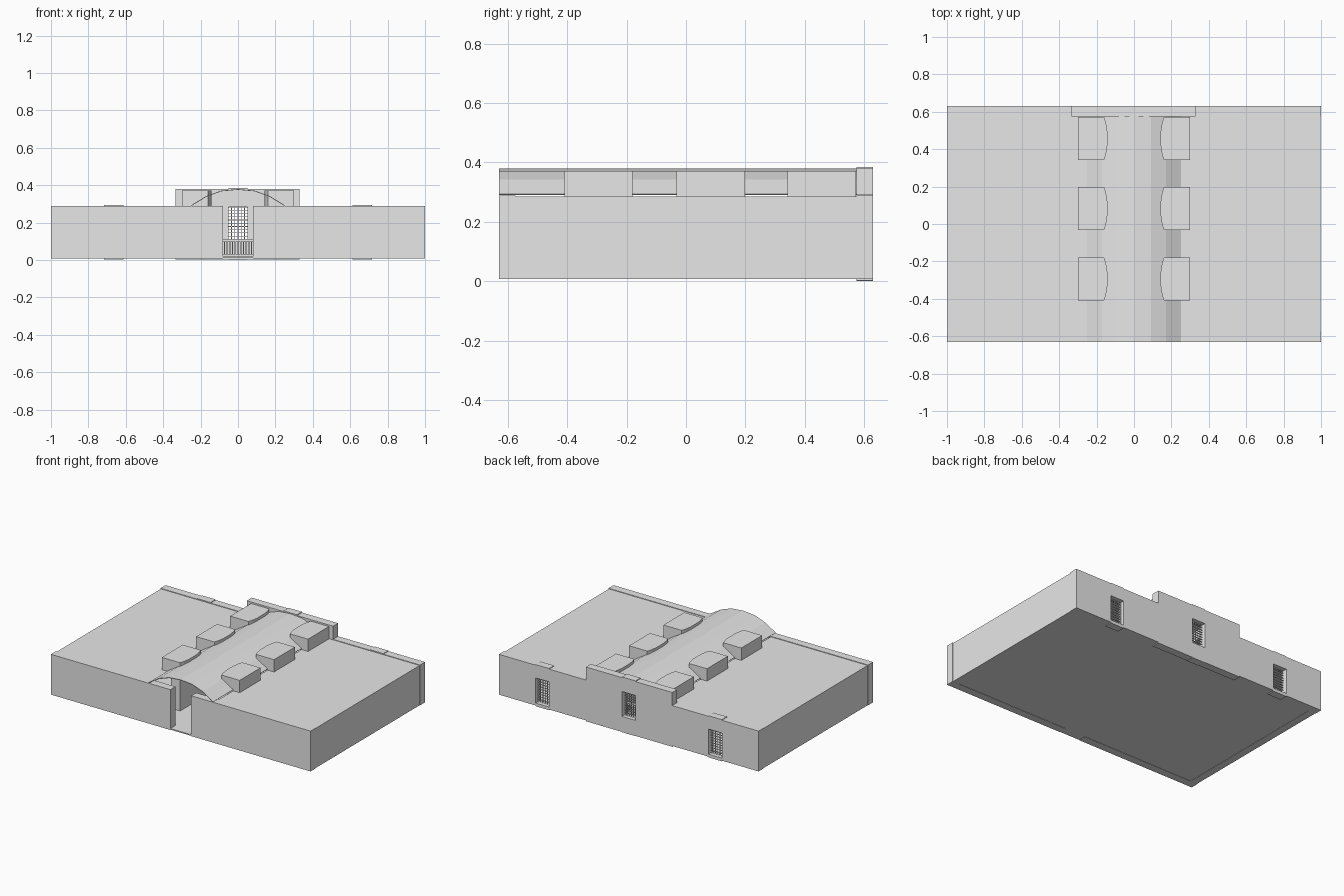
import bpy

cube = bpy.data.objects.get("Cube")
if cube:
    bpy.data.objects.remove(cube, do_unlink=True)

grey = bpy.data.materials.new("plain_grey")
grey.use_nodes = True
colour = (0.8, 0.8, 0.8, 1)
grey.diffuse_color = colour
grey.node_tree.nodes["Principled BSDF"].inputs["Base Color"].default_value = colour


def make(name, verts, faces):
    mesh = bpy.data.meshes.new(name)
    mesh.from_pydata(verts, [], faces)
    mesh.materials.append(grey)
    obj = bpy.data.objects.new(name, mesh)
    bpy.context.collection.objects.link(obj)
    return obj


def boxes(name, spans):
    """One object made of boxes, each given as (x0, x1, y0, y1, z0, z1)."""
    verts, faces = [], []
    for x0, x1, y0, y1, z0, z1 in spans:
        n = len(verts)
        verts += [(x, y, z) for z in (z0, z1)
                  for x, y in ((x0, y0), (x1, y0), (x1, y1), (x0, y1))]
        faces += [[n + 3, n + 2, n + 1, n], [n + 4, n + 5, n + 6, n + 7]]
        faces += [[n + i, n + (i + 1) % 4, n + 4 + (i + 1) % 4, n + 4 + i]
                  for i in range(4)]
    return make(name, verts, faces)


def prism(name, outline, z0, z1):
    """Extrude a counter-clockwise plan outline upward."""
    n = len(outline)
    verts = [(x, y, z) for z in (z0, z1) for x, y in outline]
    faces = [list(range(n))[::-1], list(range(n, 2 * n))]
    faces += [[i, (i + 1) % n, n + (i + 1) % n, n + i] for i in range(n)]
    return make(name, verts, faces)


FRONT, BACK, INNER = -0.63, 0.63, 0.575
ROOF, EAVE = 0.285, 0.293

# Floor, with the passage running out between the front walls
boxes("floor", [(-0.99, 0.99, -0.6, 0.6, 0.01, 0.018),
                (-0.08, 0.08, FRONT, -0.6, 0.01, 0.018)])

# Mirrored halves: front walls, side walls, flat roofs, hall walls
for side, label in ((-1, "right"), (1, "left")):
    def half(name, a, b, *rest):
        x0, x1 = sorted((side * a, side * b))
        return boxes(label + "_" + name, [(x0, x1, *rest)])

    half("front_wall", 0.08, 1.0, FRONT, -0.575, 0.008, 0.289)
    half("side_wall", 0.945, 0.997, -0.575, INNER, 0.008, ROOF - 0.01)
    half("roof", 0.25, 0.997, -0.575, INNER, ROOF - 0.01, ROOF)
    half("hall_wall", 0.18, 0.25, -0.38, INNER, 0.018, ROOF - 0.01)

    # Roof lights that break through the vault, with a bowed inner edge
    for i, mid in enumerate((-0.295, 0.083, 0.457)):
        h = 0.115
        plan = [(0.3, -h), (0.3, h), (0.16, h), (0.15, 0.085), (0.143, 0.04),
                (0.143, -0.04), (0.15, -0.085), (0.16, -h)]
        plan = [(side * x, mid + y) for x, y in plan]
        if side < 0:
            plan.reverse()
        prism(f"{label}_roof_light_{i + 1}", plan, ROOF, 0.371)

# Faceted barrel vault, a thin open shell
arc = [(0.25, EAVE), (0.17, 0.342), (0.09, 0.371), (0, 0.379)]
arc = [(-x, z) for x, z in arc[:-1]] + arc[::-1]
vault = make("vault",
             [(x, y, z) for y in (FRONT, INNER) for x, z in arc],
             [[i, i + 1, i + 8, i + 7] for i in range(6)])
shell = vault.modifiers.new("thickness", "SOLIDIFY")
shell.thickness = 0.004
shell.offset = -1

# Back wall with three barred windows: (centre, sill, head, bottom, top)
HALF = 0.052
windows = [(-0.665, 0.025, 0.2, 0.003, 0.293),
           (0, 0.11, 0.283, 0, 0.385),
           (0.665, 0.025, 0.2, 0.003, 0.293)]
spans = []
edges = [-1.0] + [w[0] + s * HALF for w in windows for s in (-1, 1)] + [1.0]
for a, b in zip(edges[::2], edges[1::2]):
    spans.append((a, b, INNER, BACK, 0.008, 0.289))
for x, sill, head, low, high in windows:
    spans.append((x - HALF, x + HALF, INNER, BACK, low, sill))
    spans.append((x - HALF, x + HALF, INNER, BACK, head, high))
boxes("back_wall", spans)
boxes("back_parapet", [(-0.335, -HALF, INNER, BACK, 0.289, 0.38),
                       (HALF, 0.33, INNER, BACK, 0.289, 0.38)])
boxes("back_plinth", [(-0.335, -HALF, INNER, BACK, 0.002, 0.008),
                      (HALF, 0.33, INNER, BACK, 0.002, 0.008)])

# Window grilles
for i, (x, sill, head, low, high) in enumerate(windows):
    bars = []
    t = 0.0015
    for k in range(7):
        c = x - HALF + k * HALF / 3
        bars.append((c - t, c + t, 0.598, 0.602, sill, head))
    for k in range(11):
        c = sill + k * (head - sill) / 10
        bars.append((x - HALF, x + HALF, 0.597, 0.603, c - t, c + t))
    boxes(f"window_grille_{i + 1}", bars)

# Balustrade across the back of the hall
rails = [(-0.18, 0.18, 0.43, 0.45, z, z + 0.012) for z in (0.018, 0.1)]
for k in range(25):
    c = -0.174 + k * 0.0145
    rails.append((c - 0.003, c + 0.003, 0.437, 0.443, 0.03, 0.1))
boxes("balustrade", rails)
